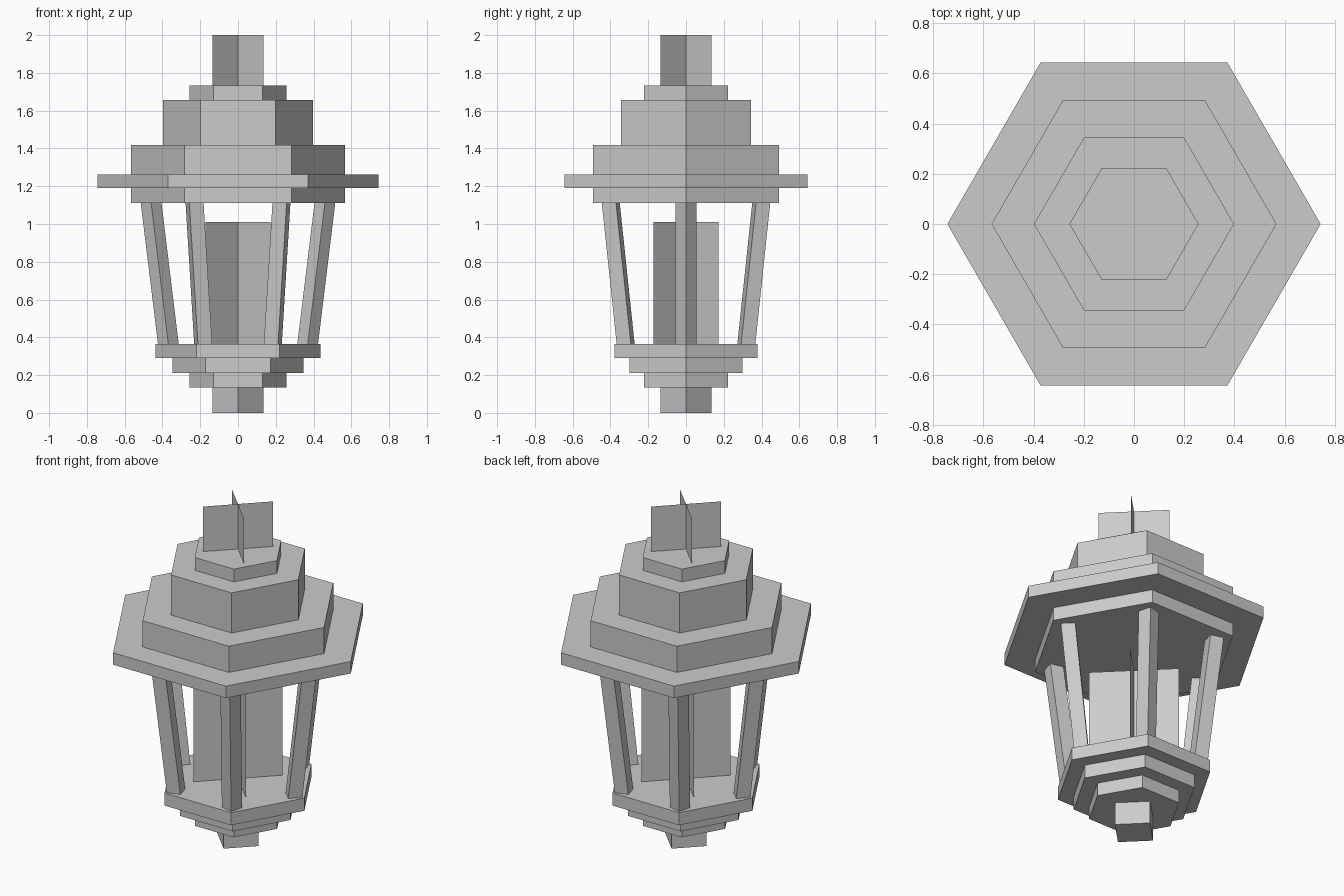
import bpy
import bmesh
from math import cos, sin, pi, sqrt

cube = bpy.data.objects.get("Cube")
if cube:
    bpy.data.objects.remove(cube)

grey = bpy.data.materials.new("plain grey")
grey.use_nodes = True
grey.diffuse_color = (0.6, 0.6, 0.6, 1)
grey.node_tree.nodes["Principled BSDF"].inputs["Base Color"].default_value = (0.6, 0.6, 0.6, 1)


def add_object(name, bm):
    bmesh.ops.recalc_face_normals(bm, faces=bm.faces)
    mesh = bpy.data.meshes.new(name)
    bm.to_mesh(mesh)
    bm.free()
    mesh.materials.append(grey)
    obj = bpy.data.objects.new(name, mesh)
    bpy.context.collection.objects.link(obj)
    return obj


def ring(bm, sides, radius, centre_x, z, turn):
    """Polygon of verts around a point on the x axis, then turned about z."""
    verts = []
    for i in range(sides):
        a = 2 * pi * i / sides
        x, y = centre_x + radius * cos(a), radius * sin(a)
        verts.append(bm.verts.new((x * cos(turn) - y * sin(turn),
                                   x * sin(turn) + y * cos(turn), z)))
    return verts


def prism(name, sides, radius, z0, z1, x0=0, x1=0, turn=0):
    bm = bmesh.new()
    low = ring(bm, sides, radius, x0, z0, turn)
    high = ring(bm, sides, radius, x1, z1, turn)
    bm.faces.new(low)
    bm.faces.new(high)
    for i in range(sides):
        j = (i + 1) % sides
        bm.faces.new((low[i], low[j], high[j], high[i]))
    return add_object(name, bm)


def crossed_sheets(name, half, z0, z1):
    """Two thin upright sheets on the diagonals."""
    bm = bmesh.new()
    for s in (1, -1):
        corners = ((-half, z0), (half, z0), (half, z1), (-half, z1))
        bm.faces.new([bm.verts.new((x, s * x, z)) for x, z in corners])
    return add_object(name, bm)


# Stepped base
prism("base_foot", 4, 0.135, 0, 0.135)
prism("base_lower_step", 6, 0.257, 0.135, 0.212)
prism("base_middle_step", 6, 0.346, 0.212, 0.291)
prism("base_plate", 6, 0.437, 0.291, 0.366)

# Leaning corner posts
for k in range(6):
    prism(f"post_{k + 1}", 4, 0.055, 0.366, 1.112, 0.369, 0.46, k * pi / 3)

# Candle between the posts
crossed_sheets("candle", 0.173, 0.366, 1.01)

# Stepped roof with a wide brim
prism("roof_body", 6, 0.567, 1.112, 1.417)
prism("roof_brim", 6, 0.743, 1.19, 1.261)
prism("roof_upper_step", 6, 0.398, 1.417, 1.656)
prism("roof_cap", 6, 0.257, 1.656, 1.732)

# Finial
crossed_sheets("finial", 0.135, 1.732, 2.0)
